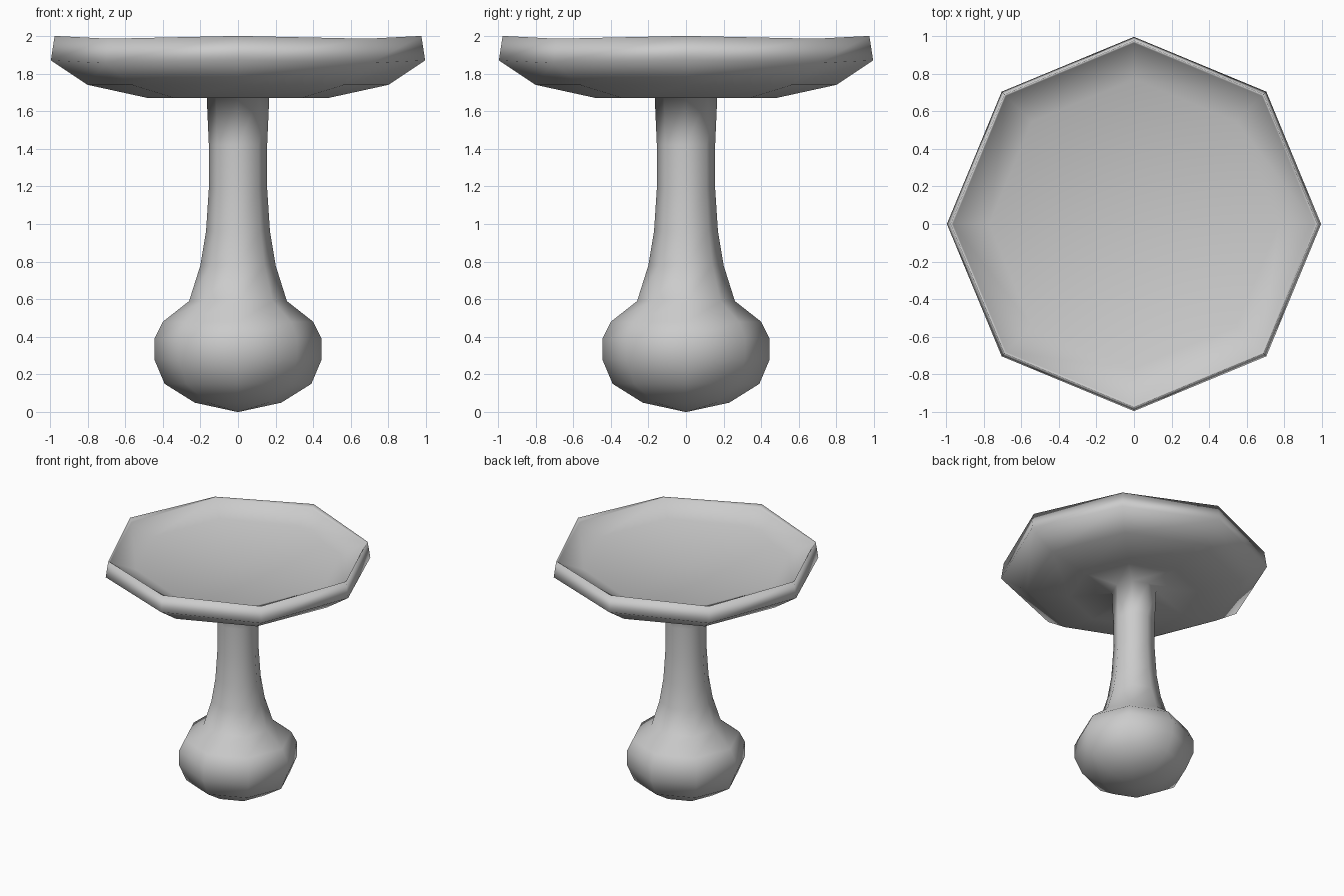
import bpy, bmesh
from math import cos, sin, pi

default = bpy.data.objects.get("Cube")
if default:
    bpy.data.objects.remove(default, do_unlink=True)

SIDES = 8


def make_material(name, colour):
    mat = bpy.data.materials.new(name)
    mat.use_nodes = True
    mat.diffuse_color = colour
    mat.node_tree.nodes["Principled BSDF"].inputs["Base Color"].default_value = colour
    return mat


def lathe(name, profile, start_z, end_z, mat):
    """Turn (radius, z, corner dip) rings round z, closed by a point at each end."""
    bm = bmesh.new()
    rings = []
    for radius, z, dip in profile:
        ring = []
        for i in range(SIDES):
            a = 2 * pi * i / SIDES
            # every second corner dips slightly
            ring.append(bm.verts.new((radius * cos(a), radius * sin(a), z - dip * (i % 2))))
        rings.append(ring)
    first = bm.verts.new((0, 0, start_z))
    last = bm.verts.new((0, 0, end_z))
    for i in range(SIDES):
        j = (i + 1) % SIDES
        bm.faces.new((first, rings[0][j], rings[0][i]))
        for low, high in zip(rings, rings[1:]):
            bm.faces.new((low[i], low[j], high[j], high[i]))
        bm.faces.new((last, rings[-1][i], rings[-1][j]))
    bmesh.ops.recalc_face_normals(bm, faces=bm.faces[:])
    for face in bm.faces:
        face.smooth = True
    mesh = bpy.data.meshes.new(name)
    bm.to_mesh(mesh)
    bm.free()
    mesh.materials.append(mat)
    obj = bpy.data.objects.new(name, mesh)
    bpy.context.collection.objects.link(obj)
    return obj


# Rounded foot, slender stem, then the dished top in one continuous surface
bulb = [(0.23, 0.05, 0), (0.39, 0.15, 0), (0.445, 0.28, 0), (0.445, 0.39, 0), (0.4, 0.48, 0)]
stem = [(0.26, 0.59, 0), (0.2, 0.78, 0), (0.17, 0.96, 0), (0.155, 1.19, 0),
        (0.155, 1.42, 0), (0.167, 1.69, 0)]
underside = [(0.48, 1.67, 0), (0.8, 1.74, 0), (0.995, 1.87, 0.015)]
rim = [(0.975, 2.0, 0.015), (0.963, 1.965, -0.01)]
dish = [(0.77, 1.9, 0)]

grey = make_material("plain grey", (0.6, 0.6, 0.6, 1))
lathe("pedestal_basin", bulb + stem + underside + rim + dish, 0.0, 1.86, grey)
